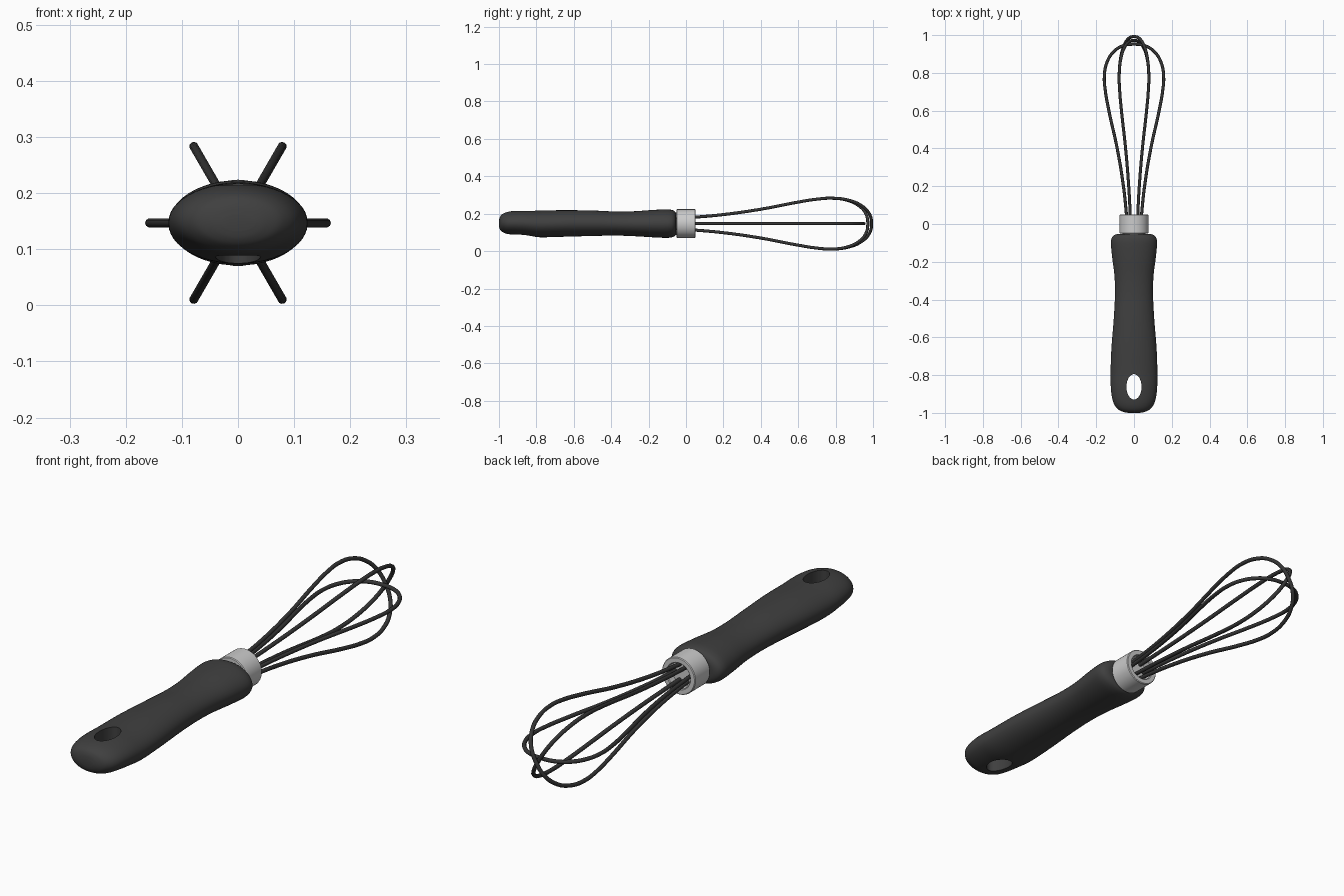
import bpy, bmesh, math
from mathutils import Matrix

if "Cube" in bpy.data.objects:
    bpy.data.objects.remove(bpy.data.objects["Cube"])

ZC = 0.147  # height of the long axis


def material(name, v):
    m = bpy.data.materials.new(name)
    m.diffuse_color = (v, v, v, 1)
    m.use_nodes = True
    m.node_tree.nodes["Principled BSDF"].inputs["Base Color"].default_value = m.diffuse_color
    return m


def loft(name, rings, n=48):
    """Skin elliptical rings (y, half width, z low, z high) along y."""
    bm = bmesh.new()
    loops = []
    for y, w, lo, hi in rings:
        c, h = (lo + hi) / 2, (hi - lo) / 2
        loops.append([bm.verts.new((w * math.cos(2 * math.pi * i / n), y,
                                    c + h * math.sin(2 * math.pi * i / n)))
                      for i in range(n)])
    for a, b in zip(loops, loops[1:]):
        for i in range(n):
            j = (i + 1) % n
            bm.faces.new((a[i], a[j], b[j], b[i]))
    bm.faces.new(loops[0])
    bm.faces.new(loops[-1])
    bmesh.ops.recalc_face_normals(bm, faces=bm.faces)
    me = bpy.data.meshes.new(name)
    bm.to_mesh(me)
    bm.free()
    ob = bpy.data.objects.new(name, me)
    bpy.context.collection.objects.link(ob)
    return ob


def smooth_stations(pts, steps=5):
    """Catmull-Rom interpolation between key stations."""
    out = []
    for i in range(len(pts) - 1):
        p = [pts[max(i - 1, 0)], pts[i], pts[i + 1], pts[min(i + 2, len(pts) - 1)]]
        for s in range(steps):
            t = s / steps
            out.append(tuple(0.5 * (2 * b + (c - a) * t + (2 * a - 5 * b + 4 * c - d) * t * t
                                    + (3 * b - a - 3 * c + d) * t ** 3)
                             for a, b, c, d in zip(*p)))
    return out + [pts[-1]]


def shade(ob, deg=35):
    bpy.ops.object.select_all(action='DESELECT')
    ob.select_set(True)
    bpy.context.view_layer.objects.active = ob
    bpy.ops.object.shade_smooth_by_angle(angle=math.radians(deg))


rubber = material("dark_rubber", 0.05)
wire_mat = material("dark_wire", 0.035)

# Grip: y, half width, underside, top
keys = [(-1.0, 0.03, 0.133, 0.161), (-0.996, 0.052, 0.118, 0.180),
        (-0.985, 0.079, 0.105, 0.196), (-0.96, 0.102, 0.093, 0.208),
        (-0.92, 0.116, 0.088, 0.215), (-0.86, 0.123, 0.082, 0.218),
        (-0.78, 0.124, 0.074, 0.217), (-0.65, 0.119, 0.077, 0.219),
        (-0.5, 0.107, 0.081, 0.217), (-0.38, 0.101, 0.083, 0.212),
        (-0.28, 0.103, 0.080, 0.213), (-0.18, 0.115, 0.074, 0.220),
        (-0.11, 0.122, 0.071, 0.223), (-0.08, 0.120, 0.073, 0.221),
        (-0.063, 0.110, 0.079, 0.215), (-0.054, 0.092, 0.090, 0.204),
        (-0.052, 0.07, 0.102, 0.192)]
handle = loft("handle", smooth_stations(keys))
handle.data.materials.append(rubber)

# Oval hanging hole through the grip
bpy.ops.mesh.primitive_cylinder_add(vertices=48, radius=1, depth=0.4,
                                    location=(0, -0.862, ZC))
cutter = bpy.context.object
cutter.name = "hole_cutter"
cutter.scale = (0.04, 0.067, 1)
cutter.hide_render = True
bpy.context.view_layer.update()
cut = handle.modifiers.new("hole", 'BOOLEAN')
cut.object = cutter
cut.operation = 'DIFFERENCE'
cut.solver = 'EXACT'
bpy.context.view_layer.objects.active = handle
bpy.ops.object.modifier_apply(modifier=cut.name)
bpy.data.objects.remove(cutter)
shade(handle)

# Collar with a shallow recess facing the wires
profile = [(0.06, -0.07), (0.06, -0.05), (0.074, -0.05), (0.077, -0.047),
           (0.077, 0.047), (0.074, 0.05), (0.056, 0.05), (0.053, 0.047), (0.053, 0.015)]
collar = loft("collar", [(y, r, ZC - r, ZC + r) for r, y in profile])
shade(collar)

# Three balloon wires, fanned about the long axis
half = [(0.0, 0.036), (0.05, 0.040), (0.2, 0.056), (0.4, 0.089),
        (0.6, 0.133), (0.7, 0.151), (0.78, 0.157)]
for k, tip in enumerate((0.952, 0.972, 0.992)):
    d = tip - 0.78
    side = half + [(0.78 + d * math.sin(a), 0.157 * math.cos(a) ** 0.85)
                   for a in (math.radians(g) for g in (25, 48, 70))]
    pts = [(w, y) for y, w in side] + [(0, tip)] + [(-w, y) for y, w in reversed(side)]
    cu = bpy.data.curves.new("wire_loop", 'CURVE')
    cu.dimensions = '3D'
    cu.bevel_depth = 0.0082
    cu.bevel_resolution = 3
    cu.resolution_u = 8
    cu.use_fill_caps = True
    sp = cu.splines.new('BEZIER')
    sp.bezier_points.add(len(pts) - 1)
    for bp, (x, y) in zip(sp.bezier_points, pts):
        bp.co = (x, y, 0)
        bp.handle_left_type = bp.handle_right_type = 'AUTO'
    cu.materials.append(wire_mat)
    ob = bpy.data.objects.new(f"wire_loop_{k + 1}", cu)
    bpy.context.collection.objects.link(ob)
    ob.matrix_world = Matrix.Translation((0, 0, ZC)) @ Matrix.Rotation(math.radians(60 * k), 4, 'Y')
